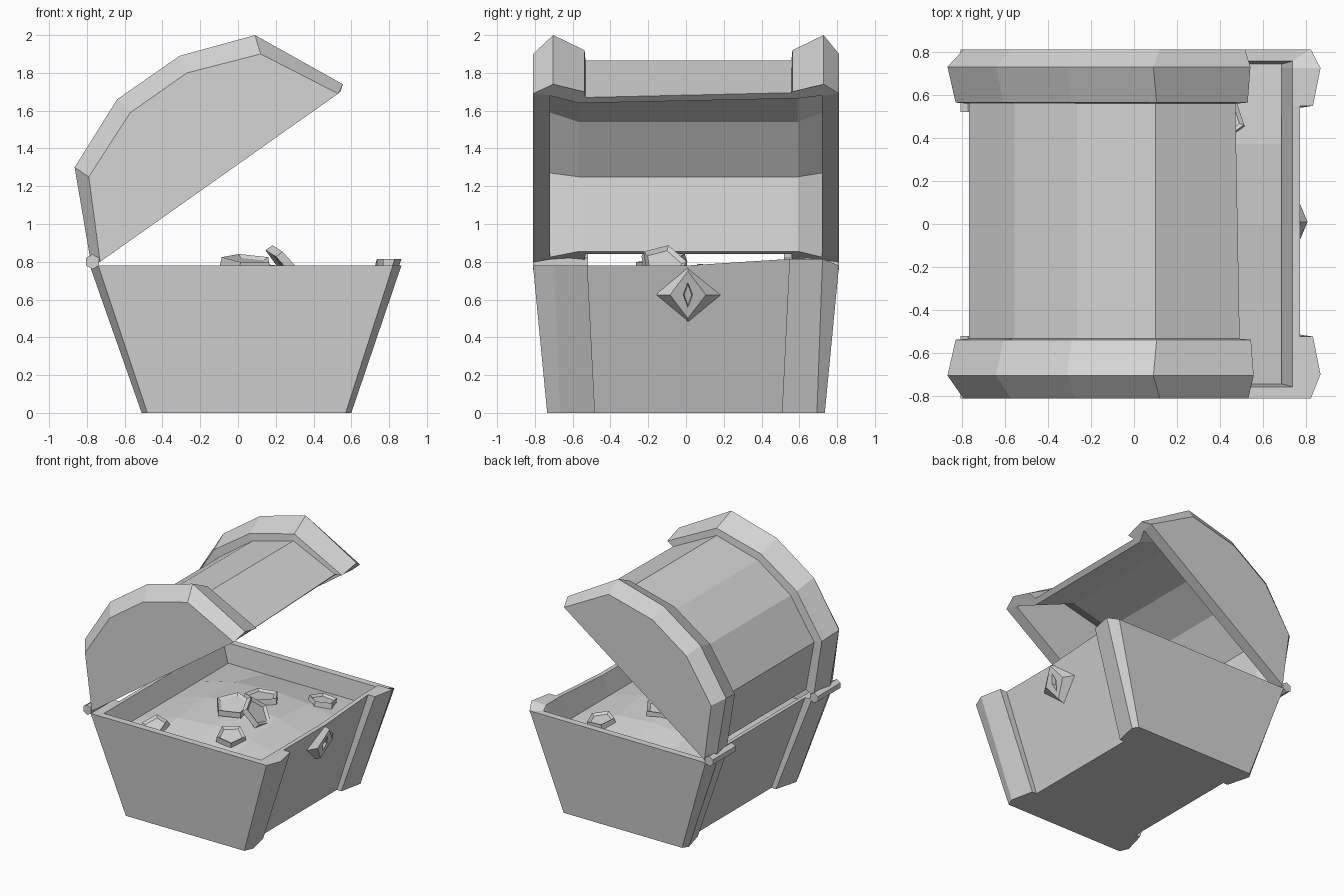
import bpy, bmesh, math
from mathutils import Matrix, Euler

if "Cube" in bpy.data.objects:
    bpy.data.objects.remove(bpy.data.objects["Cube"], do_unlink=True)

grey = bpy.data.materials.new("plain grey")
grey.use_nodes = True
GREY = (0.66, 0.66, 0.66, 1)
grey.diffuse_color = GREY
grey.node_tree.nodes["Principled BSDF"].inputs["Base Color"].default_value = GREY


def finish(name, bm):
    bmesh.ops.remove_doubles(bm, verts=bm.verts, dist=0.0005)
    bmesh.ops.recalc_face_normals(bm, faces=bm.faces)
    mesh = bpy.data.meshes.new(name)
    bm.to_mesh(mesh)
    bm.free()
    mesh.materials.append(grey)
    obj = bpy.data.objects.new(name, mesh)
    bpy.context.collection.objects.link(obj)
    return obj


def bridge(bm, a, b, closed=False):
    n = len(a)
    for i in range(n if closed else n - 1):
        j = (i + 1) % n
        bm.faces.new((a[i], a[j], b[j], b[i]))


def hand_made(y):
    """The inner edges of the bands sit slightly towards the left."""
    return y + 0.013 if 0.4 < abs(y) < 0.718 else y


# Chest base: one banded outline lofted from floor to rim, then down inside
def outline(front, back, ys):
    """front/back: x of body, band inner edge, band ridge, corner; ys: matching y."""
    def half(xs, side):
        return [(x, hand_made(side * y)) for x, y in zip(xs, ys)]
    return (half(front, -1)[::-1] + [(front[0], 0)] + half(front, 1)
            + half(back, 1)[::-1] + [(back[0], 0)] + half(back, -1))


def clamp_ring(ring, x0, x1, y1):
    return [(min(max(x, x0), x1), min(max(y, -y1), y1)) for x, y in ring]


low = outline((0.52, 0.56, 0.60, 0.57), (-0.42, -0.46, -0.51, -0.48), (0.495, 0.495, 0.68, 0.735))
high = outline((0.77, 0.83, 0.865, 0.82), (-0.69, -0.75, -0.785, -0.74), (0.535, 0.535, 0.71, 0.81))
rings = [(low, 0), (high, 0.78),
         (clamp_ring(high, -0.66, 0.735, 0.755), 0.78),
         (clamp_ring(high, -0.60, 0.68, 0.74), 0.60)]
bm = bmesh.new()
rows = [[bm.verts.new((x, y, z)) for x, y in ring] for ring, z in rings]
for a, b in zip(rows, rows[1:]):
    bridge(bm, a, b, True)
bm.faces.new(rows[0])
bm.faces.new(rows[-1])
for v in rows[1] + rows[2]:          # slightly raised front left band top
    if v.co.x > 0.7 and 0.4 < v.co.y < 0.74:
        v.co.z += 0.035
finish("chest_base", bm)

# Treasure mound
bm = bmesh.new()
bmesh.ops.create_grid(bm, x_segments=4, y_segments=4, size=1)
for v in bm.verts:
    u, w = v.co.x, v.co.y
    v.co = (0.04 + 0.645 * u, 0.742 * w, 0.625 + 0.135 * (1 - u * u) * (1 - w * w))
finish("treasure_mound", bm)


# Coins: five-sided discs with a sunken centre
def coin(name, place, radius, tilt):
    bm = bmesh.new()
    bmesh.ops.create_cone(bm, cap_ends=True, segments=5, radius1=radius,
                          radius2=radius * 0.95, depth=0.045)
    caps = [f for f in bm.faces if abs(f.normal.z) > 0.9]
    bmesh.ops.inset_individual(bm, faces=caps, thickness=radius * 0.2)
    for f in caps:
        bmesh.ops.translate(bm, verts=f.verts, vec=f.normal * -0.016)
    turn = Euler([math.radians(t) for t in tilt]).to_matrix().to_4x4()
    bmesh.ops.transform(bm, verts=bm.verts, matrix=Matrix.Translation(place) @ turn)
    finish(name, bm)


coins = [((0.05, -0.13, 0.795), 0.145, (10, 0, 20)),
         ((0.09, 0.18, 0.755), 0.135, (-4, 4, 50)),
         ((0.25, -0.12, 0.785), 0.13, (0, 48, 10)),
         ((0.24, -0.43, 0.715), 0.115, (12, 8, 0)),
         ((0.41, 0.49, 0.69), 0.11, (-4, 8, 36)),
         ((-0.36, -0.54, 0.67), 0.11, (24, -14, 15))]
for i, (place, radius, tilt) in enumerate(coins):
    coin(f"coin_{i + 1}", place, radius, tilt)

# Open lid: (x, z) profiles from hinge to front lip, lofted along y
ridge = [(-0.78, 0.80), (-0.865, 1.30), (-0.64, 1.66), (-0.31, 1.89), (0.09, 2.0), (0.555, 1.74)]
edge = [(-0.73, 0.80), (-0.79, 1.25), (-0.57, 1.59), (-0.27, 1.80), (0.12, 1.90), (0.53, 1.69)]
body = [(-0.69, 0.84), (-0.765, 1.24), (-0.555, 1.56), (-0.265, 1.765), (0.10, 1.865), (0.49, 1.67)]
lining = [(-0.70, 0.825), (-0.765, 1.27), (-0.56, 1.59), (-0.27, 1.79), (0.10, 1.88), (0.51, 1.68)]
inside = [(-0.65, 0.855), (-0.70, 1.25), (-0.51, 1.54), (-0.24, 1.71), (0.09, 1.79), (0.46, 1.64)]
band_inner = [(0.5 * (a[0] + b[0]), 0.2 * a[1] + 0.8 * b[1]) for a, b in zip(ridge, edge)]


def mirrored(stations):
    return stations + [(p, -y) for p, y in reversed(stations)]


bm = bmesh.new()


def loft(stations):
    rows = [[bm.verts.new((x, hand_made(y), z)) for x, z in p] for p, y in stations]
    for a, b in zip(rows, rows[1:]):
        bridge(bm, a, b)
    bm.faces.new(rows[0])
    bm.faces.new(rows[-1])
    return rows


outer = loft(mirrored([(edge, -0.81), (ridge, -0.716), (band_inner, -0.55), (body, -0.545)]))
inner = loft(mirrored([(lining, -0.72), (inside, -0.58)]))
for k in (0, -1):
    bm.faces.new([r[k] for r in outer] + [r[k] for r in reversed(inner)])
    bm.faces.new((outer[k][0], outer[k][-1], inner[k][-1], inner[k][0]))
for row in (outer[4], inner[2]):     # the lip rises towards the left band
    row[-1].co.x -= 0.02
    row[-1].co.z += 0.025
for row in outer[-3:]:               # the left band is a little shorter
    row[-1].co.x -= 0.015
finish("lid", bm)

# Hinge rods behind each band
for side, name in ((-1, "right_hinge"), (1, "left_hinge")):
    bm = bmesh.new()
    turn = Matrix.Translation((-0.77, side * 0.665, 0.80)) @ Matrix.Rotation(math.pi / 2, 4, 'X')
    bmesh.ops.create_cone(bm, cap_ends=True, segments=6, radius1=0.04,
                          radius2=0.04, depth=0.29, matrix=turn)
    finish(name, bm)

# Diamond lock with a sunken keyhole, leaning with the front wall
bm = bmesh.new()


def diamond(x, half_y, half_z):
    return [bm.verts.new((x + 0.32 * dz * half_z, 0.01 + dy * half_y, 0.625 + dz * half_z))
            for dy, dz in ((0, 1), (1, 0), (0, -1), (-1, 0))]


layers = [diamond(0.715, 0.175, 0.145), diamond(0.765, 0.095, 0.125),
          diamond(0.765, 0.025, 0.065), diamond(0.735, 0.02, 0.055)]
for a, b in zip(layers, layers[1:]):
    bridge(bm, a, b, True)
bm.faces.new(layers[0])
bm.faces.new(layers[-1])
finish("lock", bm)
